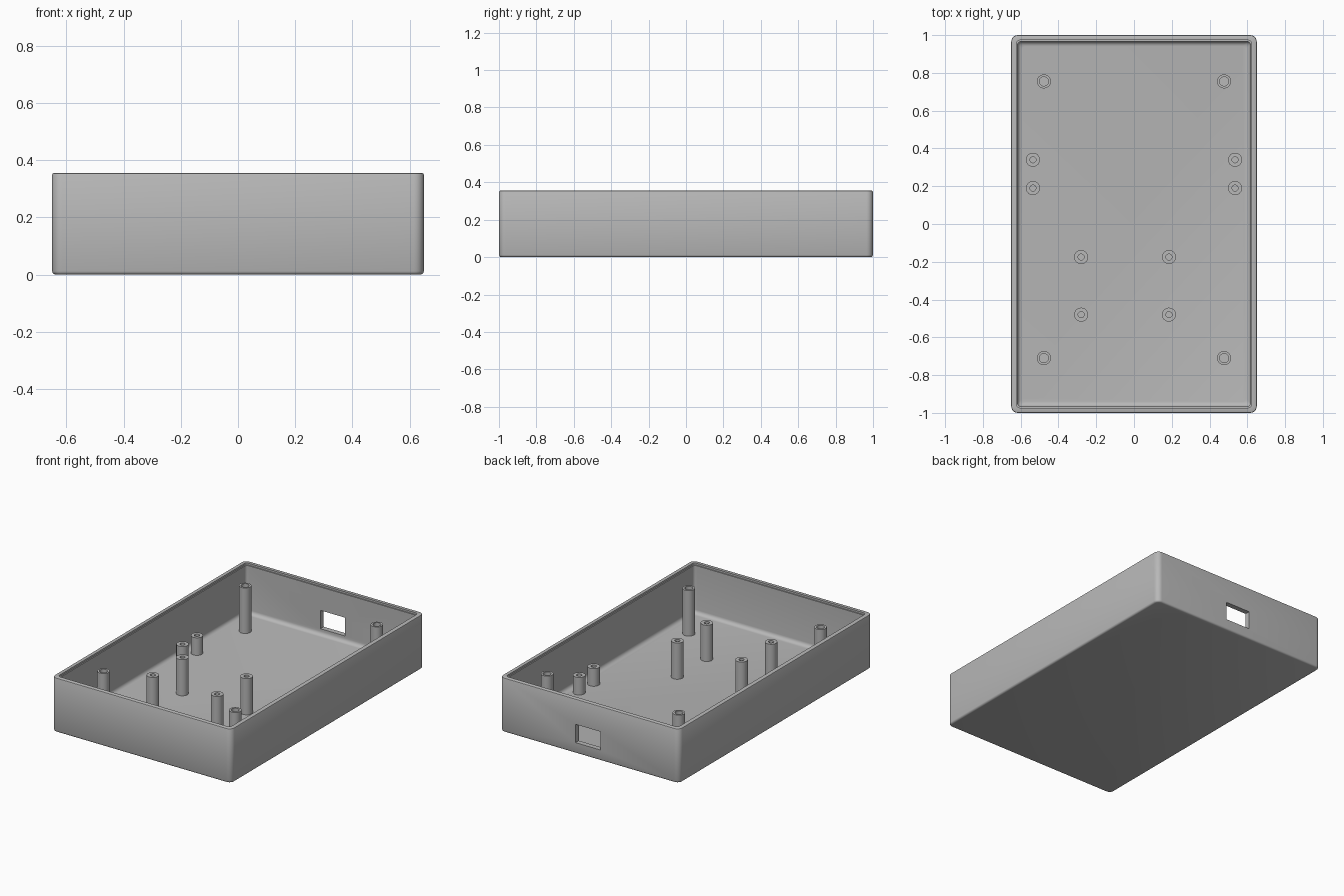
import bpy, bmesh, math

cube = bpy.data.objects.get("Cube")
if cube:
    bpy.data.objects.remove(cube, do_unlink=True)

grey = bpy.data.materials.new("grey plastic")
grey.use_nodes = True
COLOUR = (0.48, 0.48, 0.48, 1)
grey.diffuse_color = COLOUR
grey.node_tree.nodes["Principled BSDF"].inputs["Base Color"].default_value = COLOUR

HX, HY, HEIGHT, FLOOR = 0.65, 1.0, 0.355, 0.03


def loft(name, rings):
    """Skin a stack of point rings and close both ends."""
    bm = bmesh.new()
    loops = [[bm.verts.new(p) for p in ring] for ring in rings]
    n = len(loops[0])
    for a, b in zip(loops, loops[1:]):
        for i in range(n):
            j = (i + 1) % n
            bm.faces.new((a[i], a[j], b[j], b[i]))
    bm.faces.new(loops[0][::-1])
    bm.faces.new(loops[-1])
    bmesh.ops.recalc_face_normals(bm, faces=bm.faces)
    mesh = bpy.data.meshes.new(name)
    bm.to_mesh(mesh)
    bm.free()
    mesh.materials.append(grey)
    obj = bpy.data.objects.new(name, mesh)
    bpy.context.collection.objects.link(obj)
    return obj


def rounded_rect(inset, z, radius=0.035, steps=6):
    r = max(radius - inset, 0.018)
    points = []
    for k, (sx, sy) in enumerate(((1, 1), (-1, 1), (-1, -1), (1, -1))):
        for i in range(steps + 1):
            a = math.pi / 2 * (k + i / steps)
            points.append((sx * (HX - inset - r) + r * math.cos(a),
                           sy * (HY - inset - r) + r * math.sin(a), z))
    return points


def circle(x, y, r, z, sides=32):
    return [(x + r * math.cos(2 * math.pi * i / sides),
             y + r * math.sin(2 * math.pi * i / sides), z) for i in range(sides)]


def smooth(obj):
    bpy.ops.object.select_all(action='DESELECT')
    obj.select_set(True)
    bpy.context.view_layer.objects.active = obj
    bpy.ops.object.shade_smooth_by_angle(angle=math.radians(35))


# Tray: outside wall, stepped rim, inside wall, filleted floor
profile = [(0.012, 0), (0.006, 0.002), (0.002, 0.006), (0, 0.012),
           (0, HEIGHT - 0.006), (0.002, HEIGHT - 0.002), (0.006, HEIGHT),
           (0.027, HEIGHT), (0.027, HEIGHT - 0.012), (0.034, HEIGHT - 0.012)]
fillet = 0.025
for i in range(6):
    a = math.pi / 2 * i / 5
    profile.append((0.034 + fillet * (1 - math.cos(a)),
                    FLOOR + fillet * (1 - math.sin(a))))
tray = loft("tray", [rounded_rect(d, z) for d, z in profile])

# Rectangular port through the back wall
x0, x1, z0, z1 = -0.08, 0.10, 0.07, 0.19
cutter = loft("port_cutter", [[(x0, y, z0), (x1, y, z0), (x1, y, z1), (x0, y, z1)]
                              for y in (0.9, 1.1)])
cutter.hide_render = True
cut = tray.modifiers.new("port", 'BOOLEAN')
cut.operation = 'DIFFERENCE'
cut.solver = 'EXACT'
cut.object = cutter
bpy.context.view_layer.objects.active = tray
bpy.ops.object.modifier_apply(modifier=cut.name)
bpy.data.objects.remove(cutter, do_unlink=True)
smooth(tray)


# Hollow screw posts standing on the floor
def post(name, x, y, top, hole):
    outer, base = 0.037, FLOOR - 0.005
    smooth(loft(name, [circle(x, y, outer, base), circle(x, y, outer, top),
                       circle(x, y, hole, top), circle(x, y, hole, FLOOR + 0.005)]))


groups = [
    ("corner_post", (-0.477, 0.477), (0.755, -0.71), 0.328, 0.024),
    ("side_post", (-0.535, 0.535), (0.34, 0.19), 0.145, 0.016),
    ("board_post", (-0.28, 0.185), (-0.175, -0.48), 0.267, 0.016),
]
for name, xs, ys, top, hole in groups:
    for x in xs:
        for y in ys:
            label = ("left" if x > 0 else "right") + ("_back" if y == ys[0] else "_front")
            post(f"{name}_{label}", x, y, top, hole)
